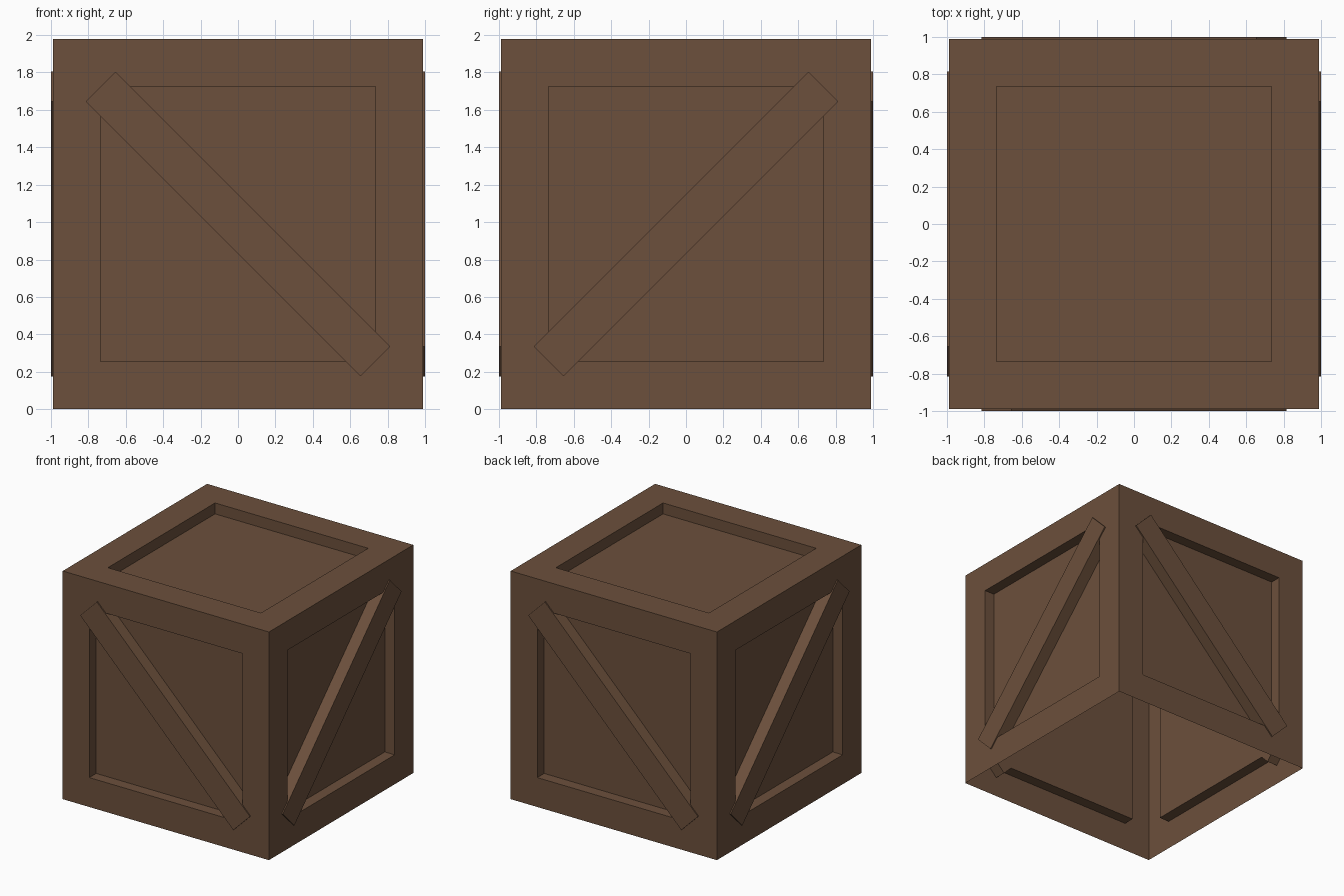
import bpy, bmesh
from math import radians
from mathutils import Matrix, Vector

if "Cube" in bpy.data.objects:
    bpy.data.objects.remove(bpy.data.objects["Cube"], do_unlink=True)

SIZE = 1.98      # box edge
RIM = 0.255      # frame width around each panel
RECESS = 0.095   # panel depth
MID = Vector((0, 0, SIZE / 2))

# One brown wood colour
wood = bpy.data.materials.new("brown_wood")
wood.use_nodes = True
colour = (0.150, 0.080, 0.045, 1)
wood.diffuse_color = colour
wood.node_tree.nodes["Principled BSDF"].inputs["Base Color"].default_value = colour


def finish(bm, name):
    mesh = bpy.data.meshes.new(name)
    bm.to_mesh(mesh)
    bm.free()
    mesh.materials.append(wood)
    obj = bpy.data.objects.new(name, mesh)
    bpy.context.collection.objects.link(obj)
    return obj


# Crate shell: open underneath, with a recessed panel in every other side
bm = bmesh.new()
bmesh.ops.create_cube(bm, size=SIZE, matrix=Matrix.Translation(MID))
bm.normal_update()
bottom = [f for f in bm.faces if f.normal.z < -0.5]
bmesh.ops.delete(bm, geom=bottom, context='FACES_ONLY')
panels = bm.faces[:]
bmesh.ops.inset_individual(bm, faces=panels, thickness=RIM, use_even_offset=True)
bm.normal_update()
for panel in panels:
    normal = panel.normal.copy()
    sunk = bmesh.ops.extrude_discrete_faces(bm, faces=[panel])["faces"][0]
    bmesh.ops.translate(bm, verts=sunk.verts[:], vec=-normal * RECESS)
finish(bm, "crate_shell")

# Diagonal braces, leaning alternately around the four sides
LENGTH, WIDTH, THICK = 2.079, 0.226, 0.11
for i, name in enumerate(("front", "left", "back", "right")):
    bm = bmesh.new()
    lean = radians(45 if i % 2 == 0 else -45)
    place = (Matrix.Translation(MID)
             @ Matrix.Rotation(radians(90 * i), 4, 'Z')
             @ Matrix.Translation((0, THICK / 2 - 1, 0))
             @ Matrix.Rotation(lean, 4, 'Y')
             @ Matrix.Diagonal((LENGTH, THICK, WIDTH, 1)))
    bmesh.ops.create_cube(bm, size=1, matrix=place)
    finish(bm, name + "_brace")
